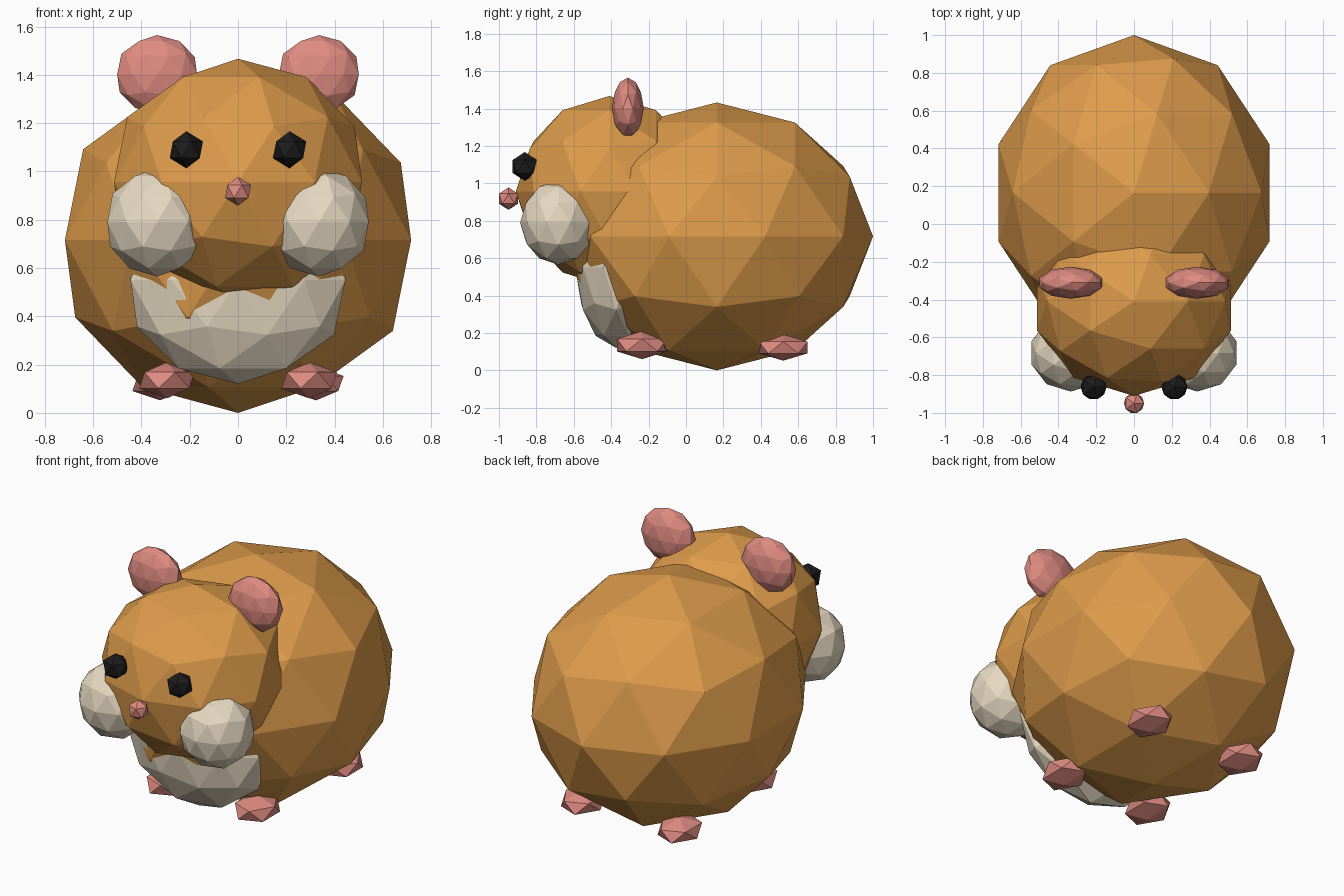
import bpy

if "Cube" in bpy.data.objects:
    bpy.data.objects.remove(bpy.data.objects["Cube"])


def material(name, rgb):
    m = bpy.data.materials.new(name)
    m.diffuse_color = (*rgb, 1)
    m.use_nodes = True
    m.node_tree.nodes["Principled BSDF"].inputs["Base Color"].default_value = m.diffuse_color
    return m


fur = material("fur", (0.73, 0.33, 0.07))
cream = material("cream", (0.80, 0.70, 0.54))
pink = material("pink", (0.74, 0.26, 0.22))
black = material("black", (0.012, 0.012, 0.012))


def ball(name, center, radii, mat, detail=2):
    """Flat-faced icosphere stretched to an ellipsoid."""
    bpy.ops.mesh.primitive_ico_sphere_add(subdivisions=detail, radius=1, location=center)
    ob = bpy.context.object
    ob.name = name
    ob.scale = radii
    bpy.ops.object.transform_apply(location=False, rotation=False, scale=True)
    ob.data.materials.append(mat)
    return ob


def pair(name, center, radii, mat, detail=2):
    x, y, z = center
    for side, s in (("left", -1), ("right", 1)):
        ball(f"{name}_{side}", (s * x, y, z), radii, mat, detail)


# Body, head and belly patch
ball("body", (0, 0.165, 0.716), (0.754, 0.835, 0.716), fur)
ball("head", (0, -0.41, 0.957), (0.54, 0.50, 0.51), fur)
ball("belly", (0, -0.373, 0.55), (0.468, 0.22, 0.43), cream)

# Face
pair("cheek", (0.335, -0.682, 0.79), (0.217, 0.205, 0.225), cream)
pair("ear", (0.335, -0.311, 1.402), (0.174, 0.085, 0.163), pink)
pair("eye", (0.214, -0.862, 1.09), (0.077, 0.077, 0.077), black, 1)
ball("nose", (0, -0.949, 0.918), (0.06, 0.06, 0.06), pink, 1)

# Feet
pair("front_foot", (0.295, -0.235, 0.135), (0.128, 0.158, 0.075), pink, 1)
pair("hind_foot", (0.323, 0.52, 0.122), (0.128, 0.153, 0.07), pink, 1)
